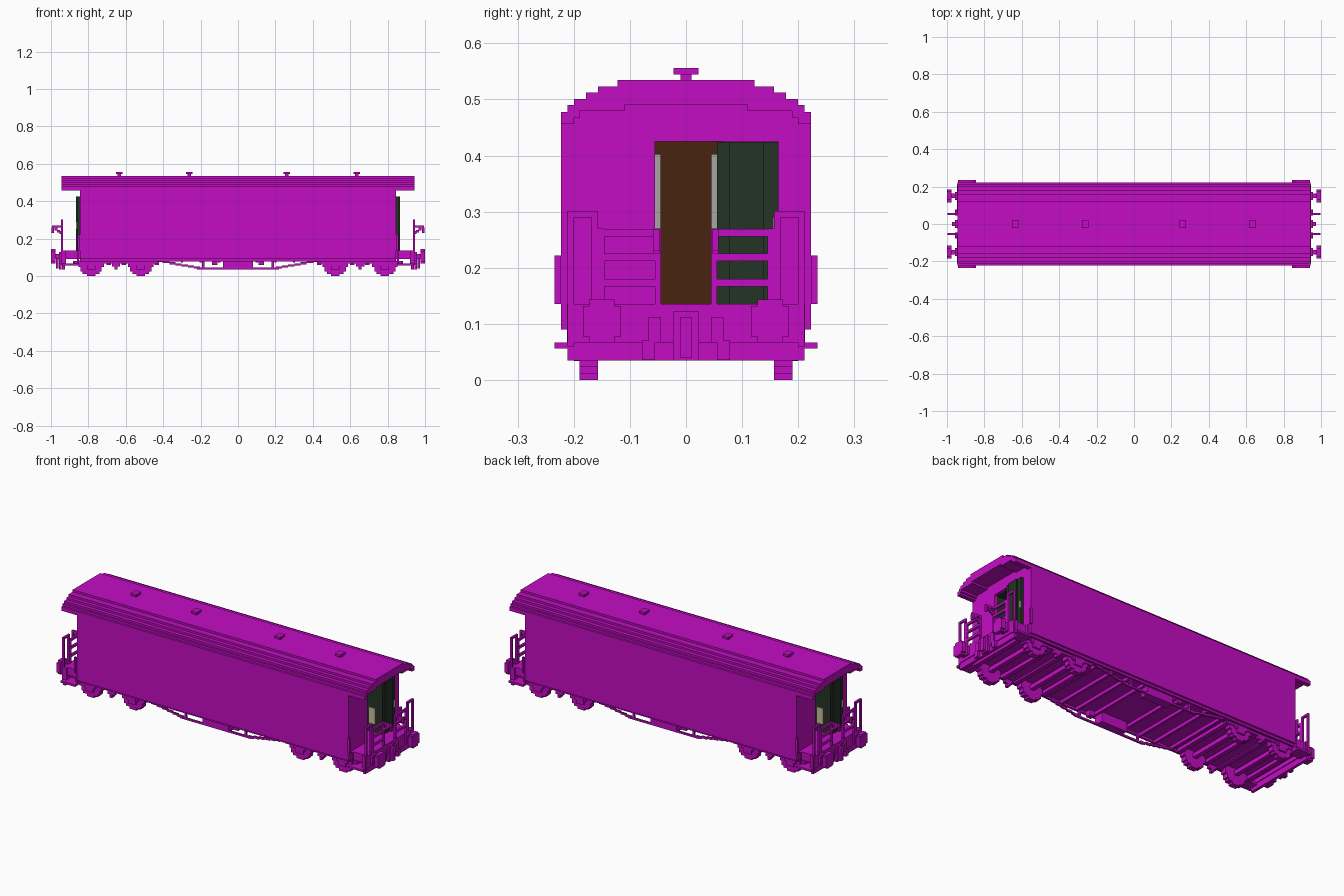
import bpy, bmesh, math
from mathutils import Matrix, Vector

cube = bpy.data.objects.get("Cube")
if cube:
    bpy.data.objects.remove(cube, do_unlink=True)

V = 0.0113  # block size


def material(name, rgb):
    m = bpy.data.materials.new(name)
    m.use_nodes = True
    m.diffuse_color = (*rgb, 1)
    m.node_tree.nodes["Principled BSDF"].inputs["Base Color"].default_value = (*rgb, 1)
    return m


MAGENTA = material("magenta paint", (0.55, 0.004, 0.55))
GREEN = material("dark green", (0.017, 0.034, 0.018))
BROWN = material("brown wood", (0.065, 0.017, 0.005))
GREY = material("light grey", (0.38, 0.38, 0.36))
CREAM = material("cream", (0.6, 0.52, 0.33))


def variants(box, sym):
    """Copies of a box: x and y mirror it, r turns it half round."""
    out = [box]
    if "r" in sym:
        out += [(-b, -a, -d, -c, e, f) for a, b, c, d, e, f in out]
    if "x" in sym:
        out += [(-b, -a, c, d, e, f) for a, b, c, d, e, f in out]
    if "y" in sym:
        out += [(a, b, -d, -c, e, f) for a, b, c, d, e, f in out]
    return out


def finish(name, bm, mat):
    bmesh.ops.recalc_face_normals(bm, faces=bm.faces)
    me = bpy.data.meshes.new(name)
    bm.to_mesh(me)
    bm.free()
    me.materials.append(mat)
    ob = bpy.data.objects.new(name, me)
    bpy.context.collection.objects.link(ob)


def blocks(name, boxes, mat=MAGENTA, sym=""):
    """One part from boxes given as x0, x1, y0, y1, z0, z1."""
    bm = bmesh.new()
    for box in boxes:
        for a, b, c, d, e, f in variants(box, sym):
            mid = Vector((a + b, c + d, e + f)) / 2
            size = Matrix.Diagonal((b - a, d - c, f - e, 1))
            bmesh.ops.create_cube(bm, size=1, matrix=Matrix.Translation(mid) @ size)
    finish(name, bm, mat)


def prism(name, half, x, inner=None):
    """Extrude a mirrored y-z outline from -x to x."""
    pts = half + [(-y, z) for y, z in reversed(half)]
    if inner:
        pts += [(-y, z) for y, z in inner] + list(reversed(inner))
    bm = bmesh.new()
    face = bm.faces.new([bm.verts.new((-x, y, z)) for y, z in pts])
    ext = bmesh.ops.extrude_face_region(bm, geom=[face])
    moved = [v for v in ext["geom"] if isinstance(v, bmesh.types.BMVert)]
    bmesh.ops.translate(bm, verts=moved, vec=(2 * x, 0, 0))
    if not any(len(f.verts) == len(pts) and f.calc_center_median().x < 0 for f in bm.faces):
        bm.faces.new([v for v in bm.verts if v not in moved])
    finish(name, bm, MAGENTA)


def stepped_disc(r, rows):
    """Rows of a blocky disc as (half width, low, high)."""
    h = 2 * r / rows
    out = []
    for i in range(rows):
        lo = -r + i * h
        m = lo + h / 2
        out.append((max(2, round(math.sqrt(r * r - m * m) / V)) * V, lo, lo + h))
    return out


def stairs(steps, bottom):
    """Outline of a stepped arch, from its foot to the crown."""
    pts = [(steps[0][0], bottom)]
    for i, (y, z) in enumerate(steps):
        pts.append((y, z))
        if i + 1 < len(steps):
            pts.append((steps[i + 1][0], z))
    return pts


# Roof shell and the arched head of the body below it
outer = stairs([(.223, .478), (.211, .49), (.2, .501), (.178, .512), (.157, .523), (.122, .535)], .456)
inner = stairs([(.2, .467), (.19, .479), (.11, .49)], .456)
prism("roof", outer, .943, inner)
prism("body_head", inner, .845)
for i, x in enumerate((-.635, -.26, .26, .635)):
    blocks("roof_vent_%d" % (i + 1), [(x - .01, x + .01, -.01, .01, .53, .545),
                                     (x - .017, x + .017, -.022, .022, .544, .556)])

# Body sides, floor and end walls with the doorways
blocks("side_walls", [(-.845, .845, .208, .223, .09, .458)], sym="y")
blocks("floor", [(-.845, .845, -.208, .208, .09, .135)])
blocks("end_walls", [(.83, .845, -.208, -.055, .13, .458), (.83, .845, .165, .208, .13, .458),
                     (.83, .845, -.055, .165, .425, .458)], sym="r")
blocks("sill_edges", [(-.845, .845, .2, .212, .078, .09)], sym="y")

# Sliding doors and the vestibules behind them
blocks("sliding_doors", [(.842, .86, .055, .165, .135, .424), (.858, .866, .077, .138, .135, .424)],
       GREEN, "r")
blocks("door_handles", [(.86, .867, .155, .163, .25, .29)], GREY, "r")
blocks("vestibule_walls", [(.73, .842, .057, .067, .135, .425), (.73, .83, -.067, -.057, .135, .425),
                           (.73, .83, -.06, .06, .425, .435)], GREEN, "r")
blocks("wall_panels", [(.775, .815, .051, .057, .18, .27)], CREAM, "r")
blocks("partition_doors", [(.735, .75, -.045, .045, .135, .425),
                           (.735, .752, -.057, .057, .402, .425)], BROWN, "r")
blocks("partition_windows", [(.733, .745, -.057, .057, .27, .402)], GREY, "r")
blocks("partition_panels", [(.733, .745, -.057, .057, .135, .27)], BROWN, "r")

# End platforms, beams and steps
blocks("platforms", [(.845, .943, -.2, .2, .09, .135), (.92, .945, -.211, .211, .067, .135),
                     (.925, .94, -.211, .211, .035, .067)], sym="x")
blocks("steps", [(.85, .94, .165, .234, .056, .067), (.85, .86, .2, .212, .06, .135),
                 (.93, .94, .2, .212, .06, .135)], sym="xy")
blocks("corner_handles", [(.846, .857, .223, .234, .135, .222)], sym="xy")

# End railings: tall hoops by the corners and gates with three bars
blocks("railing_hoops", [(.935, .946, .2, .211, .06, .3), (.935, .946, .157, .168, .13, .3),
                         (.935, .946, .157, .211, .29, .301)], sym="xy")
blocks("gates", [(.935, .946, .145, .157, .13, .27), (.935, .946, .045, .055, .13, .27)]
       + [(.935, .946, .055, .145, z, z + .013) for z in (.167, .212, .256)], sym="xy")
blocks("gangway_arms", [(.943, .995, .047, .058, .258, .269), (.943, .955, .047, .058, .225, .24),
                        (.952, .968, .047, .058, .233, .247), (.965, .98, .047, .058, .242, .258),
                        (.985, .996, .047, .058, .23, .26)], sym="xy")

# Buffers and couplers
blocks("buffer_heads", [(.977, 1, .15 - w, .15 + w, .105 + lo, .105 + hi)
                        for w, lo, hi in stepped_disc(.038, 7)], sym="xy")
blocks("buffer_shafts", [(.945, .98, .138, .162, .094, .117),
                         (.943, .957, .128, .172, .083, .128)], sym="xy")
blocks("couplers", [(.943, .956, -.022, .022, .035, .123), (.95, .972, -.011, .011, .09, .112),
                    (.96, .972, -.011, .011, .04, .09)], sym="x")
blocks("coupler_hoses", [(.943, .956, .045, .067, .067, .112),
                         (.943, .956, .055, .078, .036, .07)], sym="xy")

# Bogies: blocky wheels, axles, side frames and cross bars
AXLES = (.52, .785)
wheel = stepped_disc(.065, 11)
blocks("wheels", [(x - w, x + w, .157, .19, .065 + lo, .065 + hi)
                  for x in AXLES for w, lo, hi in wheel], sym="xy")
blocks("axles", [(x - .012, x + .012, -.16, .16, .053, .077) for x in AXLES], sym="x")
blocks("axle_boxes", [(x - .023, x + .023, .19, .2, .034, .075) for x in AXLES]
       + [(x - .036, x + .036, .19, .198, .056, .08) for x in AXLES], sym="xy")
blocks("bogie_frames", [(.43, .875, .178, .195, .067, .08), (.63, .675, .178, .195, .05, .07),
                        (.645, .66, .178, .198, .034, .05)], sym="xy")
blocks("bogie_cross_bars", [(x - .012, x + .012, -.178, .178, .06, .08)
                            for x in (.435, .61, .69, .87)], sym="x")
blocks("bogie_bolsters", [(.625, .68, -.17, .17, .067, .092)], sym="x")

# Underframe: cross beams, stepped truss rods and equipment boxes
blocks("cross_beams", [(x - .006, x + .006, -.2, .2, .072, .09) for x in (.1, .2, .3, .4)], sym="x")
blocks("truss_rods", [(.4 - .033 * i, .4 - .033 * (i - 1), .19, .2, .074 - .0057 * i, .085 - .0057 * i)
                      for i in range(7)]
       + [(0, .22, .19, .2, .036, .046), (.18, .192, .19, .2, .04, .09)], sym="xy")
blocks("equipment_boxes", [(-.08, .08, .15, .2, .036, .09)], sym="y")
blocks("battery_boxes", [(-.14, -.11, .17, .2, .06, .09)], sym="r")
